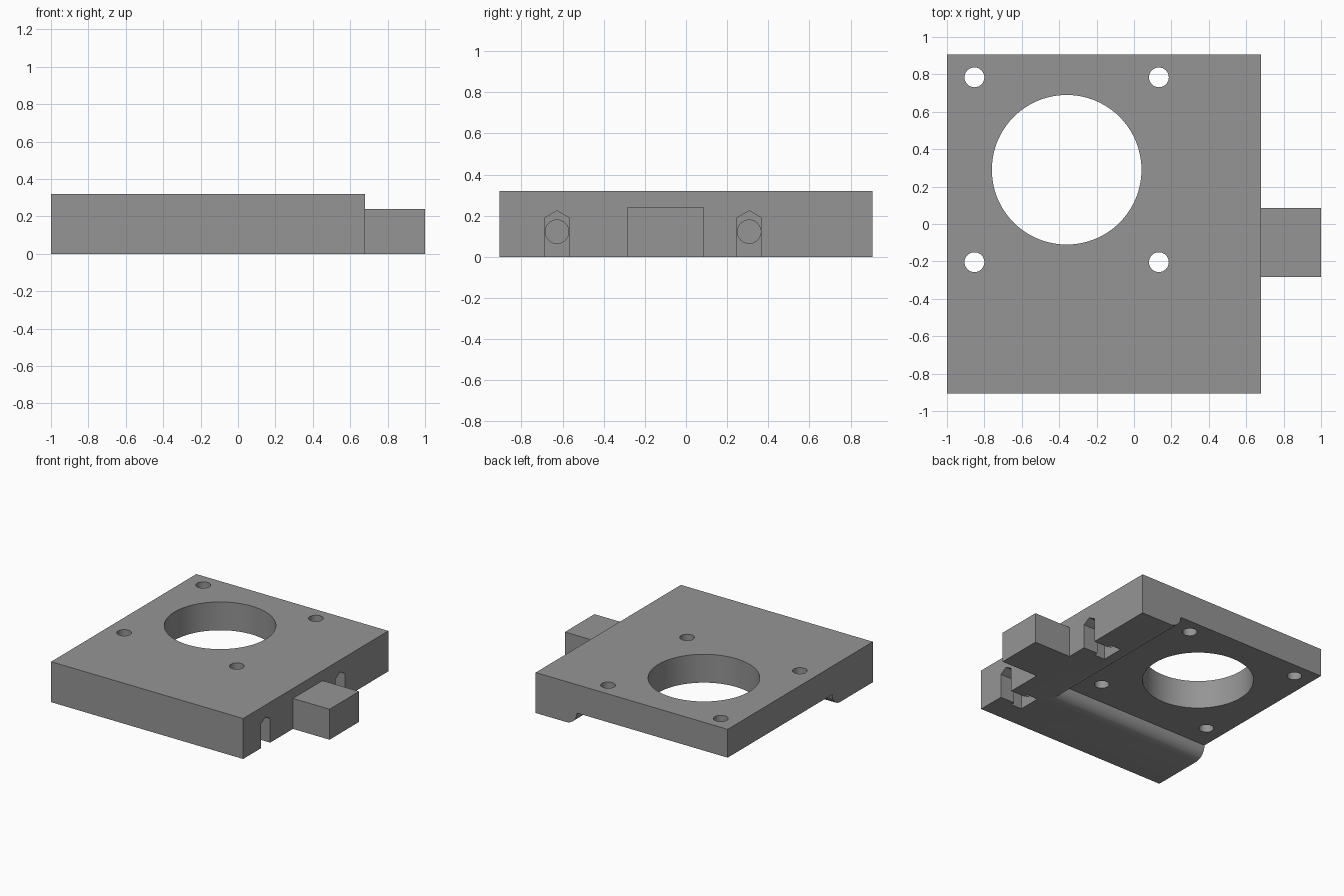
import bpy, bmesh, math

if "Cube" in bpy.data.objects:
    bpy.data.objects.remove(bpy.data.objects["Cube"])

R = 0.096                      # pocket depth and edge rounding
CX, CY = -0.36, 0.29           # centre of the large bore

grey = bpy.data.materials.new("plain_grey")
grey.diffuse_color = (0.30, 0.30, 0.30, 1)
grey.use_nodes = True
grey.node_tree.nodes["Principled BSDF"].inputs["Base Color"].default_value = grey.diffuse_color


def loft(name, rings):
    """Solid through a list of matching rings, capped at both ends."""
    bm = bmesh.new()
    loops = [[bm.verts.new(p) for p in ring] for ring in rings]
    n = len(loops[0])
    for a, b in zip(loops, loops[1:]):
        for i in range(n):
            j = (i + 1) % n
            bm.faces.new((a[i], a[j], b[j], b[i]))
    bm.faces.new(loops[0][::-1])
    bm.faces.new(loops[-1])
    bmesh.ops.recalc_face_normals(bm, faces=bm.faces)
    mesh = bpy.data.meshes.new(name)
    bm.to_mesh(mesh)
    bm.free()
    ob = bpy.data.objects.new(name, mesh)
    mesh.materials.append(grey)
    bpy.context.collection.objects.link(ob)
    return ob


def rect(x0, x1, y0, y1, z):
    return [(x0, y0, z), (x1, y0, z), (x1, y1, z), (x0, y1, z)]


def box(name, x0, x1, y0, y1, z0, z1):
    return loft(name, [rect(x0, x1, y0, y1, z) for z in (z0, z1)])


def bore(name, x, y, r, n):
    """Vertical round cutter."""
    circle = [(x + r * math.cos(2 * math.pi * i / n),
               y + r * math.sin(2 * math.pi * i / n)) for i in range(n)]
    return loft(name, [[(px, py, z) for px, py in circle] for z in (-0.2, 0.5)])


def along_x(name, profile, x0, x1):
    """Cutter from a (y, z) profile extruded along x."""
    return loft(name, [[(x, y, z) for y, z in profile] for x in (x0, x1)])


plate = box("mounting_plate", -1, 0.68, -0.907, 0.907, 0, 0.32)
cutters = []

# Underside pocket with rounded rim, open at the left and back
rings = [rect(-1.2, 0.32 + R, -0.40 - R, 1.1, -0.1)]
for i in range(13):
    a = math.pi / 2 * (1 - i / 12)
    off = R * (1 - math.cos(a))
    rings.append(rect(-1.2, 0.32 + off, -0.40 - off, 1.1, R * (1 - math.sin(a)) - (0.002 if i == 0 else 0)))
cutters.append(loft("pocket_cutter", rings))

# Large bore and four screw holes
cutters.append(bore("bore_cutter", CX, CY, 0.40, 96))
for sx in (-1, 1):
    for sy in (-1, 1):
        cutters.append(bore("screw_hole_cutter", CX + sx * 0.493, CY + sy * 0.494, 0.053, 32))

# Side bolt slots with peaked roof, wider nut slots and short bolt holes
for y in (-0.627, 0.307):
    w = 0.058
    slot = [(y - w, -0.1), (y + w, -0.1), (y + w, 0.19), (y, 0.224), (y - w, 0.19)]
    cutters.append(along_x("bolt_slot_cutter", slot, 0.50, 0.8))
    w = 0.09
    nut = [(y - w, -0.1), (y + w, -0.1), (y + w, 0.172), (y, 0.224), (y - w, 0.172)]
    cutters.append(along_x("nut_slot_cutter", nut, 0.46, 0.555))
    hole = [(y + 0.057 * math.cos(2 * math.pi * i / 32),
             0.122 + 0.057 * math.sin(2 * math.pi * i / 32)) for i in range(32)]
    cutters.append(along_x("bolt_hole_cutter", hole, 0.37, 0.50))

# Apply the cuts and remove the cutters
for c in cutters:
    m = plate.modifiers.new("cut", 'BOOLEAN')
    m.object, m.operation, m.solver = c, 'DIFFERENCE', 'EXACT'
    c.hide_render = True
bpy.context.view_layer.update()
cut = bpy.data.meshes.new_from_object(plate.evaluated_get(bpy.context.evaluated_depsgraph_get()))
plate.modifiers.clear()
plate.data = cut
for c in cutters:
    bpy.data.objects.remove(c)

bpy.context.view_layer.objects.active = plate
plate.select_set(True)
bpy.ops.object.shade_smooth_by_angle(angle=math.radians(30))

# Side tab
box("side_tab", 0.68, 1.0, -0.284, 0.085, 0, 0.241)
